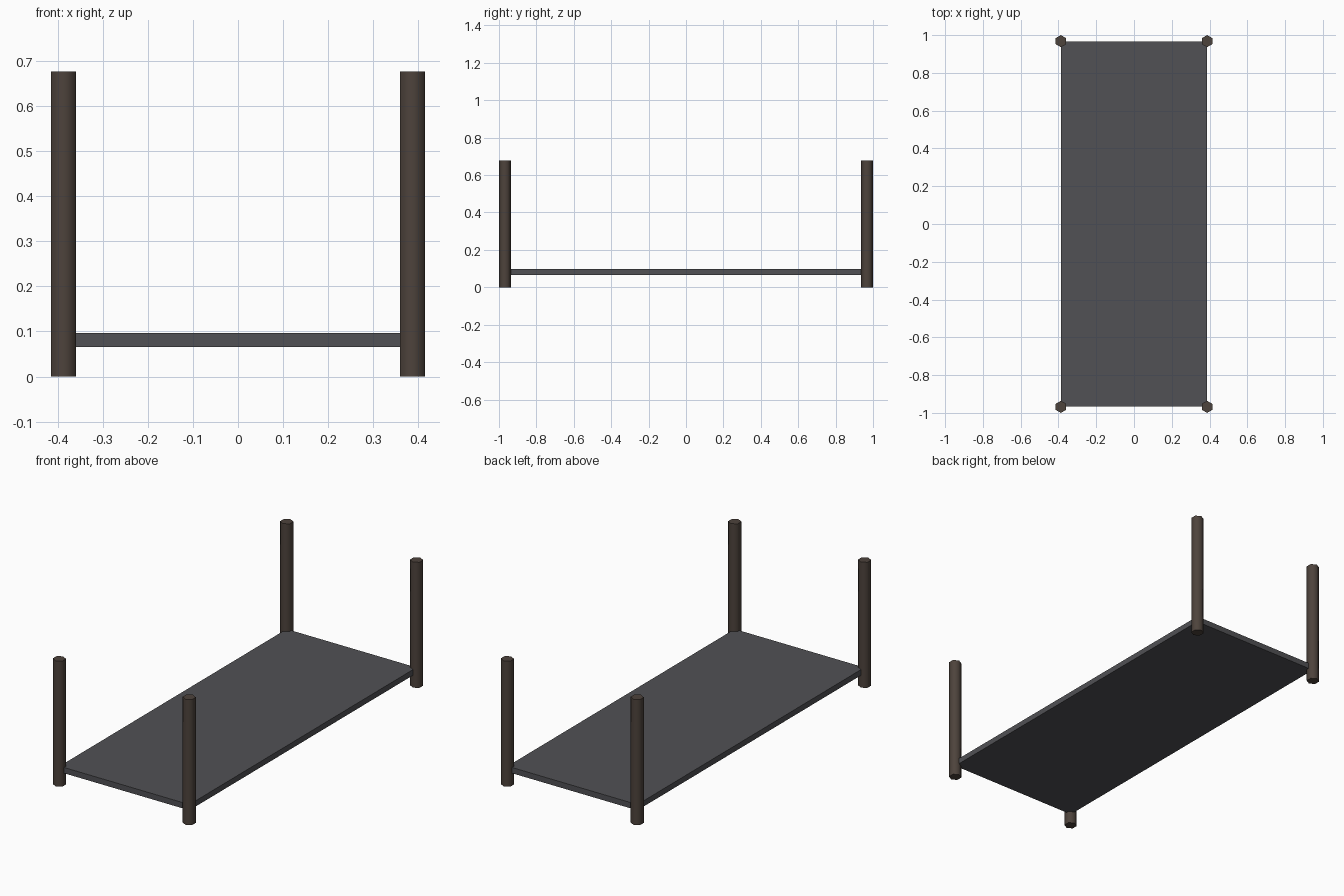
import bpy, bmesh, math

if "Cube" in bpy.data.objects:
    bpy.data.objects.remove(bpy.data.objects["Cube"])


def material(name, rgb):
    m = bpy.data.materials.new(name)
    m.diffuse_color = (*rgb, 1.0)
    m.use_nodes = True
    m.node_tree.nodes["Principled BSDF"].inputs["Base Color"].default_value = m.diffuse_color
    return m


def finish(name, bm, mat):
    bmesh.ops.recalc_face_normals(bm, faces=bm.faces[:])
    me = bpy.data.meshes.new(name)
    bm.to_mesh(me)
    bm.free()
    me.materials.append(mat)
    ob = bpy.data.objects.new(name, me)
    bpy.context.collection.objects.link(ob)
    return ob


wood = material("dark brown wood", (0.075, 0.056, 0.045))
slate = material("dark grey panel", (0.082, 0.082, 0.089))

X, Y = 0.387, 0.968          # post centres
R, H = 0.032, 0.677          # post radius and height


def post(name, x, y):
    """Six-sided post with corners along y, smooth sides and sharp caps."""
    bm = bmesh.new()
    ring = [bm.verts.new((x + R * math.sin(i * math.pi / 3),
                          y + R * math.cos(i * math.pi / 3), 0)) for i in range(6)]
    base = bm.faces.new(ring)
    top = bmesh.ops.extrude_face_region(bm, geom=[base], use_keep_orig=True)["geom"]
    bmesh.ops.translate(bm, vec=(0, 0, H),
                        verts=[g for g in top if isinstance(g, bmesh.types.BMVert)])
    bm.normal_update()
    for f in bm.faces:
        f.smooth = abs(f.normal.z) < 0.5
    for e in bm.edges:
        e.smooth = all(f.smooth for f in e.link_faces)
    finish(name, bm, wood)


# four corner posts
for sy, end in ((-1, "front"), (1, "back")):
    for sx, side in ((-1, "left"), (1, "right")):
        post(f"{end}_{side}_post", sx * X, sy * Y)

# low shelf panel running between the post centres
bm = bmesh.new()
bmesh.ops.create_cube(bm, size=1.0)
bmesh.ops.scale(bm, vec=(2 * X, 2 * Y - 0.002, 0.031), verts=bm.verts)
bmesh.ops.translate(bm, vec=(0, 0, 0.0815), verts=bm.verts)
finish("shelf_panel", bm, slate)
